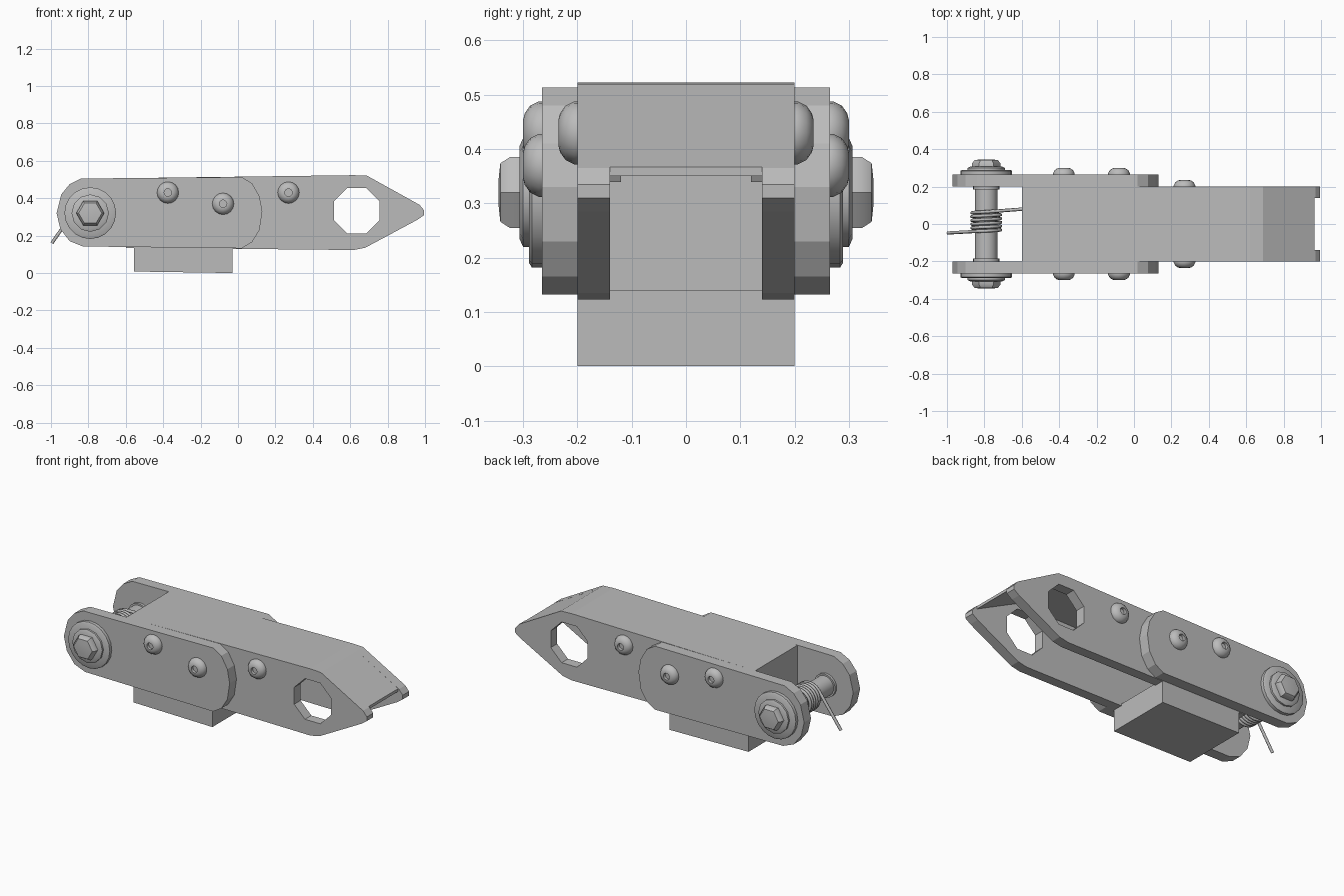
import bpy, bmesh, math
from mathutils import Vector

if "Cube" in bpy.data.objects:
    bpy.data.objects.remove(bpy.data.objects["Cube"])

metal = bpy.data.materials.new("grey metal")
metal.use_nodes = True
GREY = (0.5, 0.5, 0.5, 1)
metal.diffuse_color = GREY
metal.node_tree.nodes["Principled BSDF"].inputs["Base Color"].default_value = GREY


def finish(name, bm, smooth=False):
    bmesh.ops.recalc_face_normals(bm, faces=bm.faces)
    mesh = bpy.data.meshes.new(name)
    bm.to_mesh(mesh)
    bm.free()
    mesh.materials.append(metal)
    ob = bpy.data.objects.new(name, mesh)
    bpy.context.collection.objects.link(ob)
    if smooth:
        bpy.ops.object.select_all(action='DESELECT')
        ob.select_set(True)
        bpy.context.view_layer.objects.active = ob
        bpy.ops.object.shade_smooth_by_angle(angle=math.radians(40))
    return ob


def slab(name, loops, y0, y1):
    """Extrude an x-z outline (further loops are holes) from y0 to y1."""
    bm = bmesh.new()
    for loop in loops:
        vs = [bm.verts.new((x, y0, z)) for x, z in loop]
        for a, b in zip(vs, vs[1:] + vs[:1]):
            bm.edges.new((a, b))
    bmesh.ops.triangle_fill(bm, edges=bm.edges[:], use_beauty=True)
    out = bmesh.ops.extrude_face_region(bm, geom=bm.faces[:])
    verts = [g for g in out["geom"] if isinstance(g, bmesh.types.BMVert)]
    bmesh.ops.translate(bm, verts=verts, vec=(0, y1 - y0, 0))
    bmesh.ops.dissolve_limit(bm, angle_limit=0.01, verts=bm.verts[:], edges=bm.edges[:])
    return finish(name, bm)


def lathe(name, x, z, profile, sides=24, sign=1):
    """Turn (radius, y) points about a y-parallel axis through x, z."""
    bm = bmesh.new()
    rings = []
    for r, y in profile:
        rings.append([bm.verts.new((x + r * math.cos(k * math.tau / sides), sign * y,
                                    z + r * math.sin(k * math.tau / sides)))
                      for k in range(sides)])
    for a, b in zip(rings, rings[1:]):
        for k in range(sides):
            n = (k + 1) % sides
            bm.faces.new((a[k], a[n], b[n], b[k]))
    bm.faces.new(rings[0])
    bm.faces.new(rings[-1])
    return finish(name, bm, True)


def box(x0, x1, z0, z1):
    return [(x0, z0), (x1, z0), (x1, z1), (x0, z1)]


AX, AZ = -0.79, 0.32    # pivot axis

# Outlines of the channel cheeks and the outer link plates
cheek = [(-0.6, 0.135), (0.62, 0.123), (0.68, 0.135), (0.96, 0.285), (0.995, 0.31),
         (0.995, 0.335), (0.97, 0.365), (0.69, 0.52), (0.62, 0.523), (-0.6, 0.507)]
hole = [(0.635 + 0.132 * math.cos((k + 0.5) * math.tau / 8),
         0.333 + 0.132 * math.sin((k + 0.5) * math.tau / 8)) for k in range(8)]
link = [(-0.97, 0.32), (-0.945, 0.42), (-0.9, 0.475), (-0.84, 0.505), (0.02, 0.513),
        (0.075, 0.48), (0.115, 0.41), (0.13, 0.33), (0.115, 0.23), (0.075, 0.165),
        (0.02, 0.132), (-0.83, 0.142), (-0.9, 0.17), (-0.95, 0.235)]

dome = [(0.058, 0), (0.058, 0.006), (0.05, 0.022), (0.036, 0.032), (0.024, 0.035),
        (0.02, 0.035), (0.02, 0.018)]

for sign, side in ((1, "left"), (-1, "right")):
    slab(side + "_channel_cheek", [cheek, hole], sign * 0.14, sign * 0.2)
    slab(side + "_link_plate", [link], sign * 0.2, sign * 0.265)
    # Dome bolts and their inner nuts
    for i, (x, z, y) in enumerate(((-0.375, 0.43, 0.265), (-0.08, 0.37, 0.265),
                                   (0.27, 0.43, 0.2))):
        lathe(f"{side}_bolt_{i}", x, z, [(r, y + d) for r, d in dome], 16, sign)
        lathe(f"{side}_bolt_end_{i}", x, z, [(0.035, 0.12), (0.035, 0.14)], 6, sign)
    # Pivot washers, nut and inner collar
    lathe(side + "_washer", AX, AZ, [(0.138, 0.265), (0.138, 0.284), (0.13, 0.289),
                                     (0.06, 0.289)], 20, sign)
    lathe(side + "_lock_ring", AX, AZ, [(0.1, 0.289), (0.1, 0.3), (0.085, 0.307)], 12, sign)
    lathe(side + "_pivot_nut", AX, AZ, [(0.075, 0.305), (0.075, 0.325), (0.062, 0.342),
                                        (0.03, 0.345)], 6, sign)
    lathe(side + "_collar", AX, AZ, [(0.07, 0.2), (0.07, 0.185)], 24, sign)

# Channel top skin with its sloping nose, and the rear wall
skin = [(-0.6, 0.507), (0.62, 0.523), (0.69, 0.52), (0.965, 0.367),
        (0.965, 0.35), (0.68, 0.49), (-0.6, 0.48)]
slab("channel_top", [skin], -0.14, 0.14)
slab("channel_rear_wall", [box(-0.6, -0.57, 0.135, 0.49)], -0.14, 0.14)

# Pad below the channel
slab("bottom_pad", [[(-0.555, 0.008), (-0.03, 0), (-0.03, 0.14), (-0.555, 0.14)]], -0.2, 0.2)

# Pivot axle
lathe("axle", AX, AZ, [(0.06, -0.33), (0.06, 0.33)])

# Torsion spring with two straight legs
R, TURNS, STEPS = 0.077, 5 + 53 / 360, 120
path = [Vector((-0.59, 0.08, AZ + R))]
for k in range(STEPS + 1):
    t = k / STEPS
    a = math.pi / 2 + t * TURNS * math.tau
    path.append(Vector((AX + R * math.cos(a), 0.065 - 0.105 * t, AZ + R * math.sin(a))))
path.append(Vector((-0.995, -0.048, 0.16)))
curve = bpy.data.curves.new("torsion_spring", 'CURVE')
curve.dimensions = '3D'
curve.bevel_depth = 0.009
curve.bevel_resolution = 1
curve.use_fill_caps = True
spline = curve.splines.new('POLY')
spline.points.add(len(path) - 1)
for p, co in zip(spline.points, path):
    p.co = (*co, 1)
curve.materials.append(metal)
bpy.context.collection.objects.link(bpy.data.objects.new("torsion_spring", curve))
